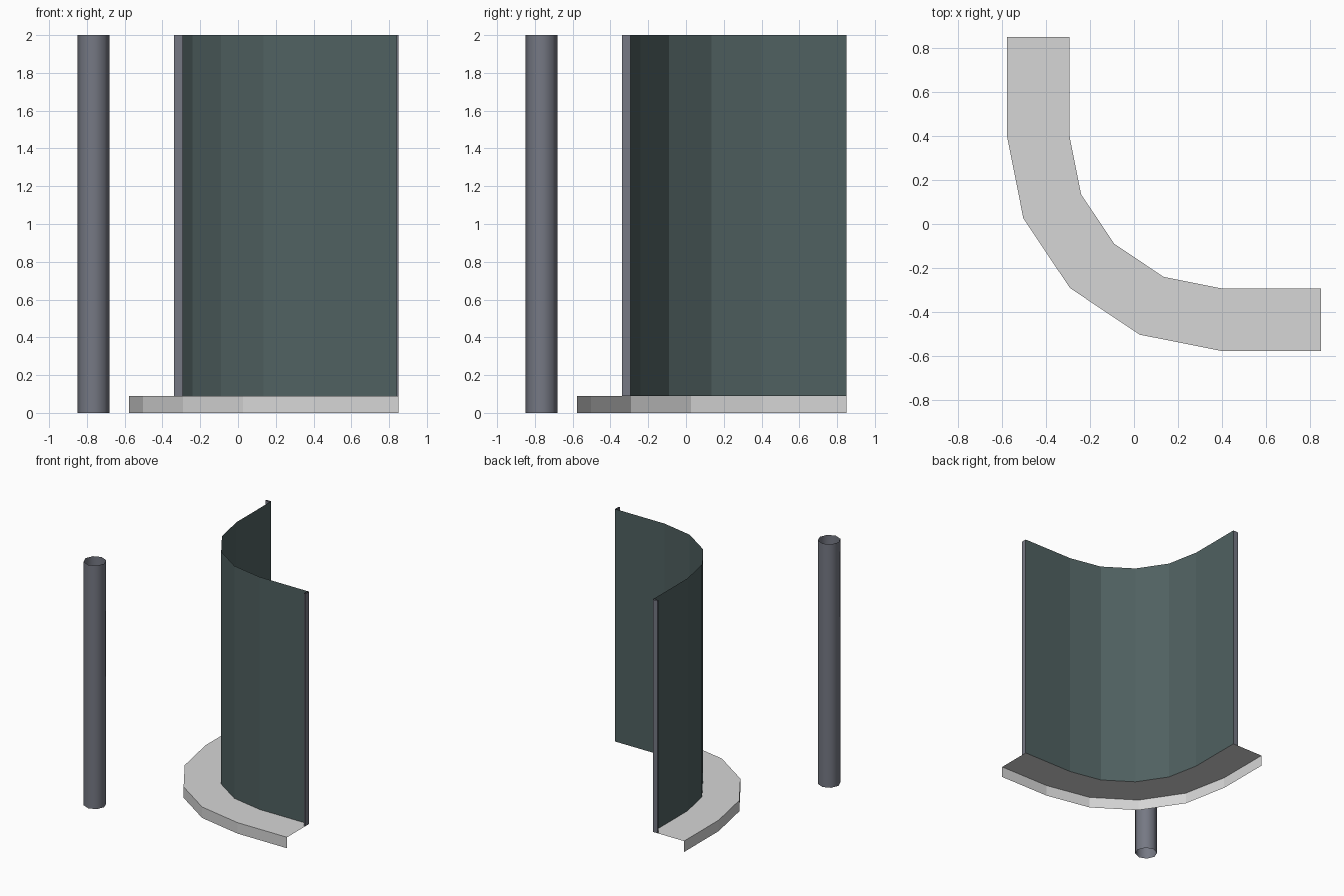
import bpy
import math

cube = bpy.data.objects.get("Cube")
if cube:
    bpy.data.objects.remove(cube, do_unlink=True)

HEIGHT, KERB, END, CENTRE = 2.0, 0.09, 0.85, 0.4


def material(name, colour):
    mat = bpy.data.materials.new(name)
    mat.use_nodes = True
    rgba = (*colour, 1.0)
    mat.diffuse_color = rgba
    mat.node_tree.nodes["Principled BSDF"].inputs["Base Color"].default_value = rgba
    return mat


stone = material("pale grey stone", (0.67, 0.67, 0.67))
glass = material("dark teal glass", (0.08, 0.119, 0.119))
metal = material("blue grey metal", (0.18, 0.19, 0.23))


def add_object(name, verts, faces, mat):
    mesh = bpy.data.meshes.new(name)
    mesh.from_pydata(verts, [], faces)
    mesh.materials.append(mat)
    obj = bpy.data.objects.new(name, mesh)
    bpy.context.collection.objects.link(obj)
    return obj


def quarter_path(radius):
    """Straight run, four-sided quarter bend, straight run."""
    bend = [(CENTRE - radius * math.cos(i * math.pi / 8),
             CENTRE - radius * math.sin(i * math.pi / 8)) for i in range(5)]
    return [(CENTRE - radius, END)] + bend + [(END, CENTRE - radius)]


def ribbon(name, rows, mat, closed=False):
    """Skin a list of equally long rows of points with quads."""
    n = len(rows[0])
    verts = [p for row in rows for p in row]
    faces = []
    for r in range(len(rows) - 1):
        for i in range(n if closed else n - 1):
            j = (i + 1) % n
            faces.append((r * n + i, r * n + j, (r + 1) * n + j, (r + 1) * n + i))
    return add_object(name, verts, faces, mat)


def at(path, z):
    return [(x, y, z) for x, y in path]


inner, outer = quarter_path(0.693), quarter_path(0.977)

# Open kerb: outer face and top
ribbon("curved_base", [at(outer, 0), at(outer, KERB), at(inner, KERB)], stone)

# Curved glass sheet
ribbon("curved_pane", [at(inner, KERB), at(inner, HEIGHT)], glass)

# Slim channels closing both ends of the pane, mirrored across the diagonal
face = CENTRE - 0.693
channel = [(END - 0.012, face), (END - 0.012, face - 0.045),
           (END, face - 0.045), (END, face)]
swapped = [(y, x) for x, y in reversed(channel)]
for name, path in (("left_end_channel", channel), ("back_end_channel", swapped)):
    ribbon(name, [at(path, KERB), at(path, HEIGHT)], metal)

# Free-standing open tube
R = 0.085
ring = [(R - END + R * math.cos(i * math.pi / 4),
         R - END + R * math.sin(i * math.pi / 4)) for i in range(8)]
post = ribbon("corner_post", [at(ring, 0), at(ring, HEIGHT)], metal, closed=True)
for poly in post.data.polygons:
    poly.use_smooth = True
